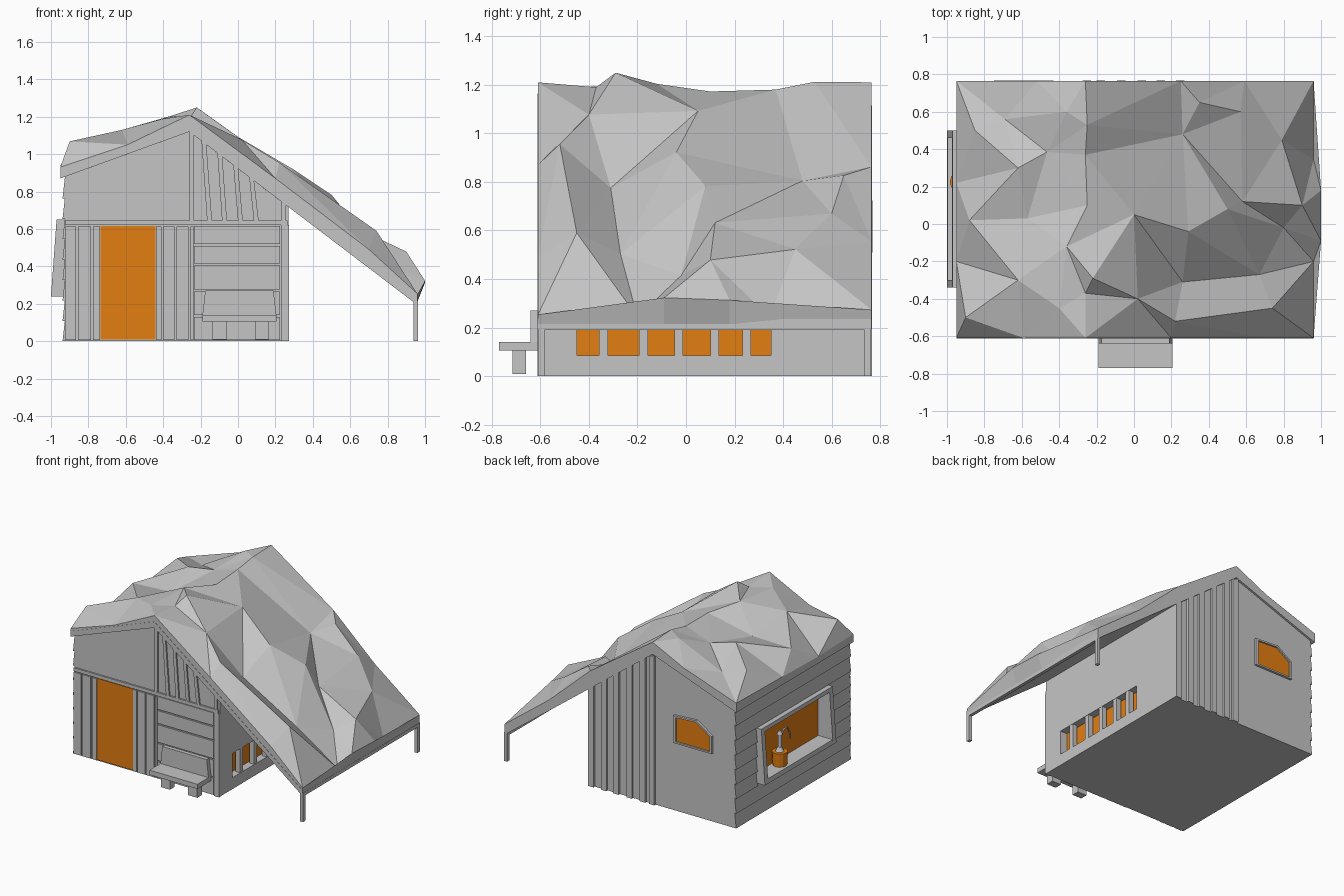
import bpy, bmesh, math
from mathutils import Vector
from mathutils.geometry import delaunay_2d_cdt

if "Cube" in bpy.data.objects:
    bpy.data.objects.remove(bpy.data.objects["Cube"])


def material(name, col):
    m = bpy.data.materials.new(name)
    m.diffuse_color = (*col, 1)
    m.use_nodes = True
    m.node_tree.nodes["Principled BSDF"].inputs["Base Color"].default_value = m.diffuse_color
    return m


GRAY = material("plain gray", (0.56, 0.56, 0.56))
ORANGE = material("warm orange", (0.77, 0.21, 0.006))


def finish(name, bm, mat):
    bmesh.ops.recalc_face_normals(bm, faces=bm.faces)
    me = bpy.data.meshes.new(name)
    bm.to_mesh(me)
    bm.free()
    ob = bpy.data.objects.new(name, me)
    bpy.context.collection.objects.link(ob)
    me.materials.append(mat)
    return ob


def prism(name, pts, a, b, axis="y", mat=GRAY):
    """Extrude a 2D profile (other horizontal axis, z) along axis from a to b."""
    bm = bmesh.new()
    place = (lambda u, v, t: (u, t, v)) if axis == "y" else (lambda u, v, t: (t, u, v))
    lo = [bm.verts.new(place(u, v, a)) for u, v in pts]
    hi = [bm.verts.new(place(u, v, b)) for u, v in pts]
    bm.faces.new(lo)
    bm.faces.new(hi[::-1])
    for i in range(len(pts)):
        j = (i + 1) % len(pts)
        bm.faces.new((lo[i], lo[j], hi[j], hi[i]))
    return finish(name, bm, mat)


def box(name, x0, x1, y0, y1, z0, z1, mat=GRAY):
    return prism(name, [(x0, z0), (x1, z0), (x1, z1), (x0, z1)], y0, y1, "y", mat)


def cyl(name, x, y, z0, z1, r0, r1, mat=GRAY, n=12):
    bm = bmesh.new()
    bmesh.ops.create_cone(bm, cap_ends=True, segments=n, radius1=r0, radius2=r1, depth=z1 - z0)
    bmesh.ops.translate(bm, verts=bm.verts, vec=(x, y, (z0 + z1) / 2))
    return finish(name, bm, mat)


def cut(ob, cutter):
    m = ob.modifiers.new("cut", "BOOLEAN")
    m.object, m.solver = cutter, "EXACT"
    bpy.context.view_layer.objects.active = ob
    bpy.ops.object.modifier_apply(modifier="cut")
    bpy.data.objects.remove(cutter)


def base(x):
    """Underside height of the roof."""
    return 1.12 + 0.362 * (x + 0.26) if x < -0.26 else 1.12 - 0.76 * (x + 0.26)


# House body with recessed side windows
body = prism("house_body", [(-0.925, 0), (0.27, 0), (0.27, 0.717), (-0.26, 1.12), (-0.925, 0.879)], -0.6, 0.75)
cut(body, box("side_cutter", 0.21, 0.4, -0.45, 0.35, 0.085, 0.265))
cut(body, box("shelf_cutter", -1.1, -0.87, -0.3, 0.46, 0.26, 0.63))
box("side_window_pane", 0.205, 0.214, -0.45, 0.35, 0.085, 0.265, ORANGE)
box("shelf_window_pane", -0.878, -0.869, -0.3, 0.46, 0.26, 0.63, ORANGE)
for y in (-0.34, -0.175, -0.03, 0.118, 0.25):
    box("side_window_bar", 0.23, 0.268, y - 0.018, y + 0.018, 0.085, 0.265)

# Left wall siding, split around the shelf window
H = 0.109
for i in range(8):
    z = i * H
    prof = [(-0.92, z), (-0.938, z), (-0.926, z + H), (-0.92, z + H)]
    split = z + H > 0.3 and z < 0.6
    for a, b in ((-0.6, -0.33), (0.49, 0.75)) if split else ((-0.6, 0.75),):
        prism("siding_board", prof, a, b)

# Projecting shelf window frame
prism("shelf_sill", [(-0.87, 0.24), (-1, 0.24), (-0.997, 0.275), (-0.87, 0.275)], -0.34, 0.5)
prism("shelf_lintel", [(-0.9, 0.62), (-0.972, 0.62), (-0.97, 0.65), (-0.9, 0.65)], -0.34, 0.5)
for a, b in ((-0.34, -0.3), (0.46, 0.5)):
    prism("shelf_side", [(-0.9, 0.24), (-1, 0.24), (-0.97, 0.65), (-0.9, 0.65)], a, b)

# Pot with a small pump on the sill
cyl("pot", -0.93, 0.225, 0.275, 0.375, 0.05, 0.055, ORANGE)
cyl("pump_foot", -0.93, 0.225, 0.375, 0.405, 0.03, 0.016)
cyl("pump_stem", -0.93, 0.225, 0.4, 0.5, 0.014, 0.014)
cyl("pump_knob", -0.93, 0.225, 0.5, 0.525, 0.02, 0.01)
cu = bpy.data.curves.new("pump_hose", "CURVE")
cu.dimensions, cu.bevel_depth, cu.bevel_resolution = "3D", 0.006, 1
sp = cu.splines.new("POLY")
hose = [(0.225, 0.46), (0.18, 0.52), (0.14, 0.52), (0.11, 0.47), (0.1, 0.42)]
sp.points.add(len(hose) - 1)
for p, (y, z) in zip(sp.points, hose):
    p.co = (-0.93, y, z, 1)
cu.materials.append(GRAY)
bpy.context.collection.objects.link(bpy.data.objects.new("pump_hose", cu))

# Front: door, trim, vertical planks
box("door", -0.735, -0.44, -0.608, -0.599, 0.01, 0.615, ORANGE)
box("front_trim", -0.925, 0.265, -0.612, -0.59, 0.62, 0.645)
for x0, x1 in ((-0.925, -0.865), (-0.855, -0.785), (-0.775, -0.737), (-0.438, -0.41),
               (-0.4, -0.34), (-0.33, -0.265), (-0.255, -0.238)):
    box("front_plank", x0, x1, -0.61, -0.59, 0.005, 0.612)

# Front: horizontal boards and corner post
for z0, z1 in ((0.005, 0.13), (0.14, 0.265), (0.275, 0.405), (0.415, 0.51), (0.52, 0.615)):
    box("front_board", -0.235, 0.225, -0.61, -0.59, z0, z1)
box("corner_post", 0.23, 0.272, -0.612, -0.58, 0, 0.62)


# Gable battens, front (leaning) and back
def batten(name, x, w, z0, lean, a, b):
    t = x - lean
    prism(name, [(x, z0), (x + w, z0), (t + w, base(t + w)), (t, base(t))], a, b)


for x, lean in ((-0.26, 0), (-0.165, 0.03), (-0.085, 0.025), (0.0, 0.025), (0.085, 0.025), (0.23, 0.0)):
    batten("front_batten", x, 0.026, 0.64, lean, -0.611, -0.59)
for x in (-0.275, -0.2, -0.09, 0.02, 0.12, 0.225):
    batten("back_batten", x, 0.045, 0, 0, 0.74, 0.766)

# Back window with frame
win = [(-0.45, 0.52), (-0.73, 0.52), (-0.73, 0.635), (-0.62, 0.71), (-0.45, 0.7)]
c = Vector((-0.595, 0.61))
out = [tuple(c + (Vector(p) - c) * 1.13) for p in win]
prism("back_window_pane", win, 0.748, 0.756, "y", ORANGE)
for i in range(5):
    j = (i + 1) % 5
    prism("back_window_frame", [win[i], win[j], out[j], out[i]], 0.745, 0.768)

# Bench
box("bench_seat", -0.19, 0.205, -0.77, -0.61, 0.105, 0.14)
prism("bench_back", [(-0.19, 0.14), (0.205, 0.14), (0.19, 0.27), (-0.175, 0.27)], -0.64, -0.61)
for x in (-0.135, 0.09):
    box("bench_leg", x, x + 0.075, -0.715, -0.66, 0.008, 0.105)

# Roof slab, eave beam and posts
prism("roof_slab", [(-0.95, 0.87), (-0.26, 1.12), (0.96, 0.193), (0.96, 0.235), (-0.26, 1.165), (-0.95, 0.91)],
      -0.612, 0.765)
box("eave_beam", 0.938, 0.962, -0.61, 0.763, 0.19, 0.215)
for y in (-0.61, 0.735):
    box("eave_post", 0.938, 0.962, y, y + 0.028, 0, 0.2)

# Crumpled thatch: x, y, height above the roof underside
crumple = [
    (-.95, -.61, .06), (-.59, -.61, .05), (-.26, -.61, .09), (.2, -.61, .1), (.7, -.61, .1), (.96, -.61, .06),
    (-.95, .765, .07), (-.52, .765, .06), (-.26, .765, .09), (.25, .765, .13), (.59, .765, .08), (.96, .765, .08),
    (-.95, -.2, .05), (-.95, .22, .06), (1, -.09, .13), (1, .18, .12), (.96, .345, .05), (.96, -.2, .05),
    (-.69, .56, .06), (-.57, .03, .05), (-.465, .385, .07), (-.26, .37, .06), (-.26, -.37, .07),
    (-.9, -.5, .18), (-.88, .02, .15), (-.85, .5, .15), (-.62, -.3, .14), (-.62, .3, .14),
    (-.36, -.12, .12), (-.36, .6, .12), (-.4, -.45, .12), (-.22, -.29, .16), (-.25, .53, .1), (-.25, .1, .06),
    (.26, -.31, .05), (.26, .48, .08), (.29, -.04, .22), (.22, -.52, .2), (0, .05, .17), (.02, -.4, .17),
    (.35, .65, .17), (.5, .08, .24), (.57, .6, .18), (.58, .12, .15), (.67, -.27, .09), (.74, -.45, .23),
    (.79, .45, .2), (.9, .1, .24), (.8, -.02, .1)]
res = delaunay_2d_cdt([Vector(p[:2]) for p in crumple], [], [], 0, 1e-5)
bm = bmesh.new()
vs = []
for co, orig in zip(res[0], res[3]):
    vs.append(bm.verts.new((co.x, co.y, base(min(co.x, 0.96)) + crumple[orig[0]][2])))
for f in res[2]:
    bm.faces.new([vs[i] for i in f])
rim = [e for e in bm.edges if e.is_boundary]
ext = bmesh.ops.extrude_edge_only(bm, edges=rim)["geom"]
for v in ext:
    if isinstance(v, bmesh.types.BMVert):
        v.co.x = min(v.co.x, 0.96)
        v.co.z = base(v.co.x) + 0.02
finish("thatch", bm, GRAY)
